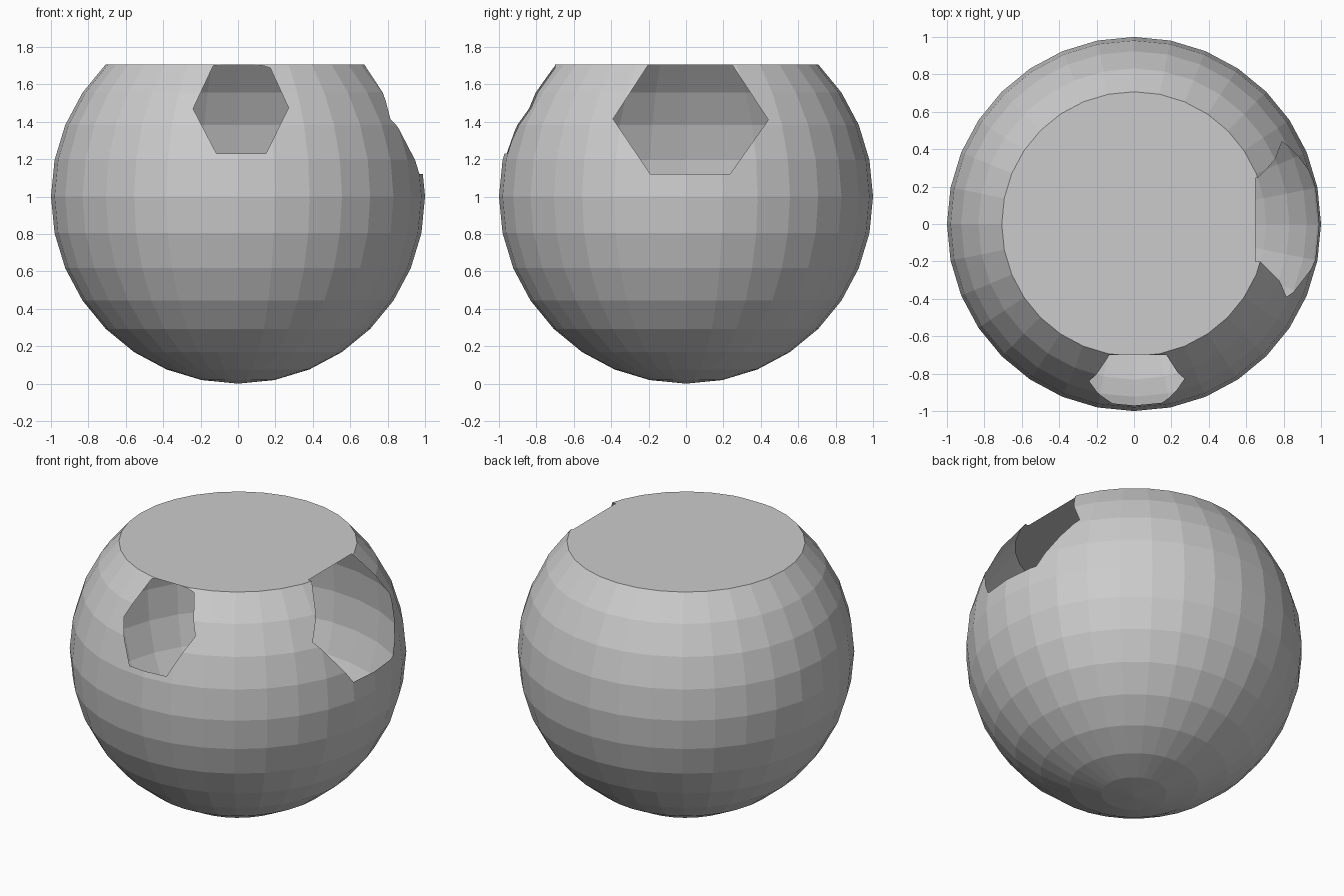
import bpy, bmesh
from mathutils import Vector

if "Cube" in bpy.data.objects:
    bpy.data.objects.remove(bpy.data.objects["Cube"])

CUT = 0.7071          # flat lid height above the sphere centre

bm = bmesh.new()
bmesh.ops.create_uvsphere(bm, u_segments=32, v_segments=16, radius=1)

# Slice the top off on a ring and close it with a flat lid
bmesh.ops.delete(bm, geom=[v for v in bm.verts if v.co.z > CUT + 0.01], context='VERTS')
bmesh.ops.holes_fill(bm, edges=[e for e in bm.edges if e.is_boundary], sides=0)
bmesh.ops.translate(bm, verts=bm.verts, vec=(0, 0, 1))


def bisect(faces, co, no):
    geom = set(faces)
    for f in faces:
        geom.update(f.edges)
        geom.update(f.verts)
    bmesh.ops.bisect_plane(bm, geom=list(geom), dist=1e-5, plane_co=co, plane_no=no)


def cut_window(outline, side, out, depth):
    """Open a convex window in the hollow shell; outline is (side, z), clockwise."""
    up = Vector((0, 0, 1))
    bisect(bm.faces[:], out * depth, out)
    planes = []
    for (a, b), (c, d) in zip(outline, outline[1:] + outline[:1]):
        edge = side * (c - a) + up * (d - b)
        co, no = side * a + up * b, out.cross(edge).normalized()
        if no.dot(side * 0.02 + up * 1.45 - co) < 0:
            no.negate()
        planes.append((co, no))
    for co, no in planes:
        bisect([f for f in bm.faces if f.calc_center_median().dot(out) > depth], co, no)
    gone = []
    for f in bm.faces:
        c = f.calc_center_median()
        if c.dot(out) > depth and all((c - co).dot(no) > 0 for co, no in planes):
            gone.append(f)
    bmesh.ops.delete(bm, geom=gone, context='FACES')


# Front eye-like window, then the larger right window
cut_window([(-0.24, 1.47), (-0.125, 1.715), (0.16, 1.715), (0.27, 1.475), (0.15, 1.23), (-0.115, 1.23)],
           Vector((1, 0, 0)), Vector((0, -1, 0)), 0.70)
cut_window([(-0.39, 1.415), (-0.195, 1.715), (0.24, 1.715), (0.44, 1.41), (0.235, 1.12), (-0.19, 1.12)],
           Vector((0, 1, 0)), Vector((1, 0, 0)), 0.65)

mesh = bpy.data.meshes.new("hollow_ball")
bm.to_mesh(mesh)
bm.free()
ball = bpy.data.objects.new("hollow_ball", mesh)
bpy.context.collection.objects.link(ball)
